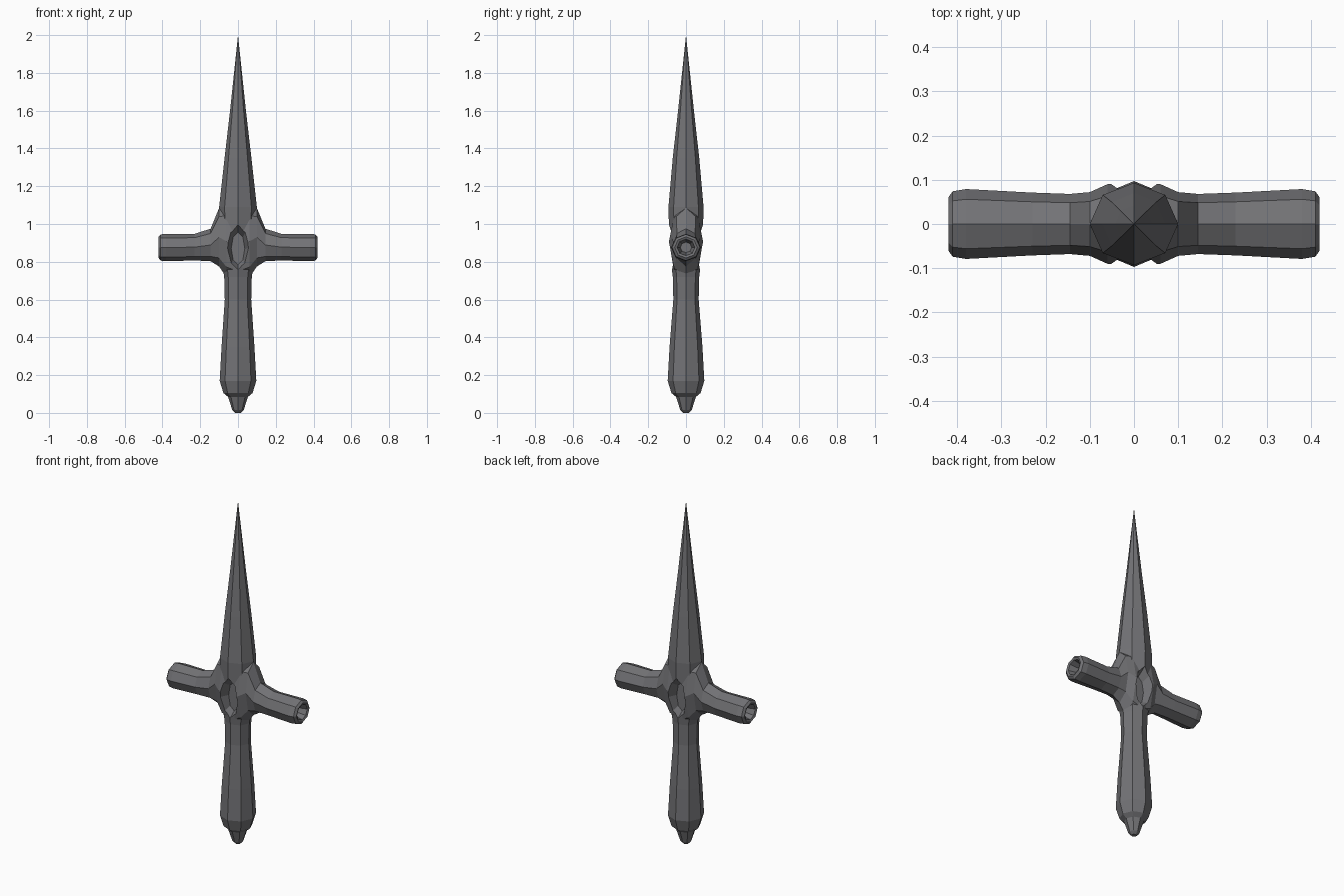
import bpy, bmesh
from math import sin, cos, pi

if "Cube" in bpy.data.objects:
    bpy.data.objects.remove(bpy.data.objects["Cube"])

# Dark iron colour shared by every part
iron = bpy.data.materials.new("dark_iron")
iron.diffuse_color = (0.17, 0.17, 0.18, 1)
iron.use_nodes = True
iron.node_tree.nodes["Principled BSDF"].inputs["Base Color"].default_value = iron.diffuse_color


def loft(name, rings, place):
    """Closed octagonal loft; ring = (position, half a, half b, offset b)."""
    bm = bmesh.new()
    loops = []
    for p, a, b, off in rings:
        loops.append([bm.verts.new(place(p, a * cos(i * pi / 4), off + b * sin(i * pi / 4)))
                      for i in range(8)])
    for lo, hi in zip(loops, loops[1:]):
        for i in range(8):
            j = (i + 1) % 8
            bm.faces.new((lo[i], lo[j], hi[j], hi[i]))
    bm.faces.new(loops[0])
    bm.faces.new(loops[-1])
    bmesh.ops.recalc_face_normals(bm, faces=bm.faces)
    mesh = bpy.data.meshes.new(name)
    bm.to_mesh(mesh)
    bm.free()
    mesh.materials.append(iron)
    ob = bpy.data.objects.new(name, mesh)
    bpy.context.collection.objects.link(ob)
    return ob


def boolean(target, tool, operation):
    mod = target.modifiers.new(tool.name, 'BOOLEAN')
    mod.operation = operation
    mod.solver = 'EXACT'
    mod.object = tool
    tool.hide_render = True
    tool.hide_set(True)


# Pommel, grip and tapering blade: height, half width, half depth
profile = [
    (0.0, 0.014, 0.014), (0.015, 0.03, 0.03), (0.085, 0.053, 0.053),
    (0.105, 0.077, 0.077), (0.17, 0.097, 0.097), (0.35, 0.087, 0.087),
    (0.60, 0.07, 0.067), (0.72, 0.073, 0.07), (0.80, 0.085, 0.08),
    (0.90, 0.095, 0.088), (1.09, 0.10, 0.093), (1.35, 0.071, 0.07),
    (1.60, 0.042, 0.042), (1.99, 0.001, 0.001), (2.0, 0.0006, 0.0006),
]
body = loft("dagger_body", [(z, a, b, 0) for z, a, b in profile],
            lambda p, a, b: (a, b, p))

# Crossguard with hollow ends, flaring into the body
half = [
    (0.02, 0.092, 0.70, 1.09), (0.06, 0.090, 0.715, 1.10),
    (0.10, 0.072, 0.775, 1.085), (0.145, 0.068, 0.803, 0.975),
    (0.23, 0.071, 0.807, 0.948), (0.38, 0.079, 0.803, 0.948),
    (0.41, 0.074, 0.806, 0.945), (0.42, 0.06, 0.82, 0.932),
    (0.415, 0.047, 0.832, 0.92), (0.35, 0.03, 0.848, 0.904),
]
right = [(x, y, (t - b) / 2, (t + b) / 2) for x, y, b, t in half]
left = [(-x, y, h, c) for x, y, h, c in reversed(right)]
guard = loft("crossguard", left + right, lambda p, a, b: (p, a, b))
boolean(body, guard, 'UNION')

# Oval sockets sunk into the front and back
for side, s in (("front", -1), ("back", 1)):
    socket = loft(side + "_socket_cutter",
                  [(s * 0.11, 0.066, 0.14, 0.872), (s * 0.035, 0.036, 0.085, 0.87)],
                  lambda p, a, b: (a, p, b))
    boolean(body, socket, 'DIFFERENCE')
